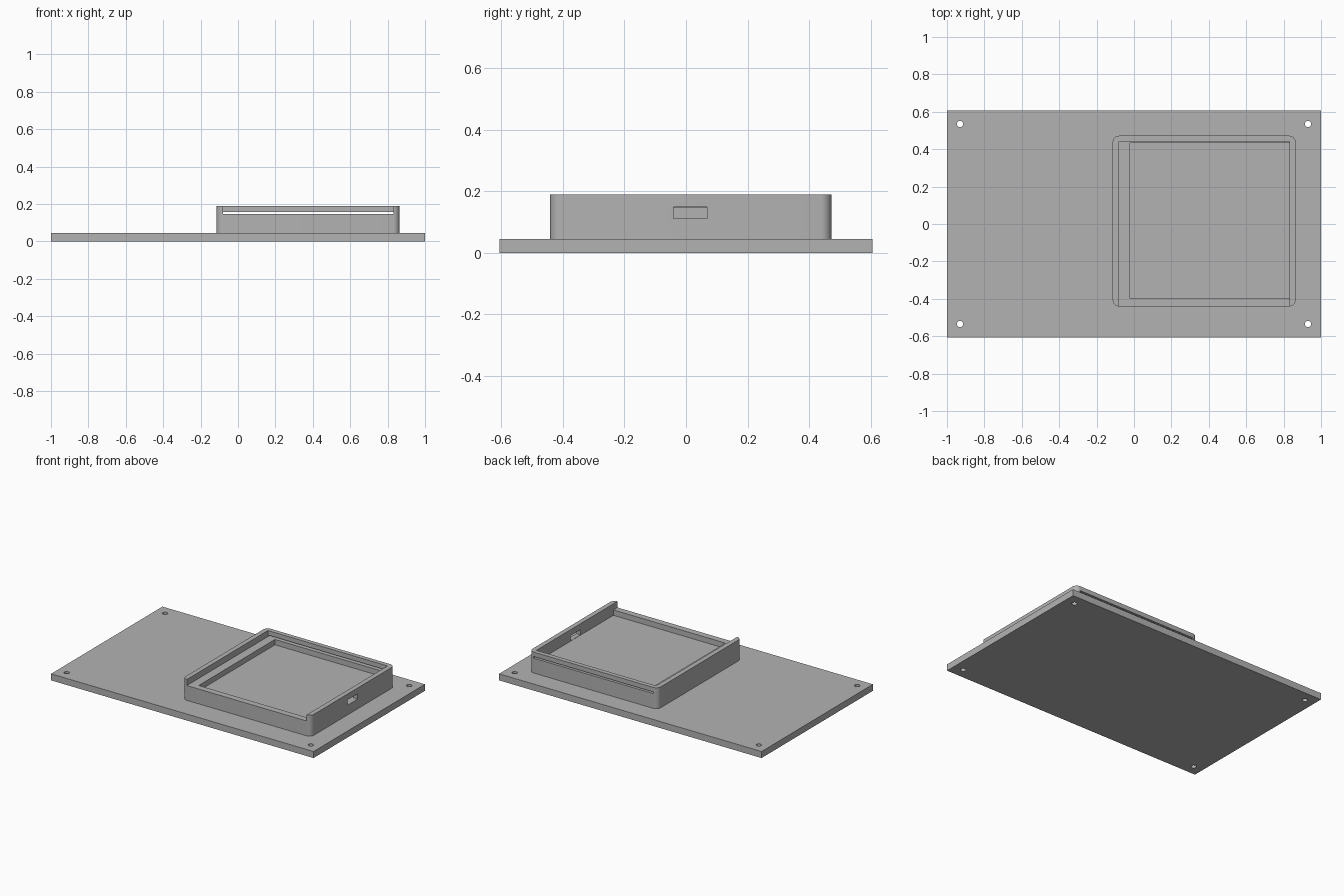
import bpy
import bmesh
from mathutils import Matrix, Vector

cube = bpy.data.objects.get("Cube")
if cube:
    bpy.data.objects.remove(cube, do_unlink=True)

grey = bpy.data.materials.new("matte_grey")
grey.use_nodes = True
COLOUR = (0.45, 0.45, 0.45, 1)
grey.diffuse_color = COLOUR
grey.node_tree.nodes["Principled BSDF"].inputs["Base Color"].default_value = COLOUR


def make_object(name, bm):
    mesh = bpy.data.meshes.new(name)
    bm.to_mesh(mesh)
    bm.free()
    mesh.materials.append(grey)
    obj = bpy.data.objects.new(name, mesh)
    bpy.context.collection.objects.link(obj)
    return obj


def block(name, x, y, z, radius=0, segments=8):
    """Box between (min, max) pairs, with optional rounded upright edges."""
    bm = bmesh.new()
    low, high = (Vector(corner) for corner in zip(x, y, z))
    size = high - low
    place = Matrix.Translation((low + high) / 2) @ Matrix.Diagonal((*size, 1))
    bmesh.ops.create_cube(bm, size=1, matrix=place)
    if radius:
        upright = [e for e in bm.edges
                   if abs(e.verts[0].co.z - e.verts[1].co.z) > size.z / 2]
        bmesh.ops.bevel(bm, geom=upright, offset=radius, segments=segments,
                        profile=0.5, affect='EDGES')
    return make_object(name, bm)


def drill(name, x, y, radius):
    bm = bmesh.new()
    bmesh.ops.create_cone(bm, cap_ends=True, segments=32, radius1=radius,
                          radius2=radius, depth=1,
                          matrix=Matrix.Translation((x, y, 0)))
    return make_object(name, bm)


def cut(target, cutters):
    """Subtract each cutter, then discard it."""
    bpy.context.view_layer.objects.active = target
    for cutter in cutters:
        cutter.hide_render = True
        mod = target.modifiers.new("cut", 'BOOLEAN')
        mod.operation = 'DIFFERENCE'
        mod.solver = 'EXACT'
        mod.object = cutter
        bpy.ops.object.modifier_apply(modifier=mod.name)
        bpy.data.objects.remove(cutter, do_unlink=True)


def smooth(obj):
    bpy.ops.object.select_all(action='DESELECT')
    obj.select_set(True)
    bpy.context.view_layer.objects.active = obj
    bpy.ops.object.shade_smooth_by_angle()


# Mounting plate with a screw hole in each corner
plate = block("base_plate", (-1, 1), (-0.606, 0.606), (0, 0.045))
cut(plate, [drill("screw_hole", sx * 0.93, sy * 0.535, 0.017)
            for sx in (-1, 1) for sy in (-1, 1)])

# Raised tray with rounded corners
tray = block("tray", (-0.114, 0.864), (-0.441, 0.472), (0.04, 0.189), radius=0.035)
LID_X = (-0.081, 0.831)
LEDGE = 0.147
cut(tray, [
    # Lid recess, open towards the front
    block("lid_recess", LID_X, (-0.8, 0.441), (LEDGE, 0.4)),
    # Shallow pocket below the ledge
    block("pocket", (-0.021, LID_X[1]), (-0.397, 0.432), (0.11, 0.3)),
    # Narrow slit through the back wall
    block("back_slit", LID_X, (0.38, 0.7), (LEDGE, 0.158)),
    # Cable port through the side wall
    block("cable_port", (0.75, 1), (-0.04, 0.068), (0.112, LEDGE + 0.001)),
])

for part in (plate, tray):
    smooth(part)
